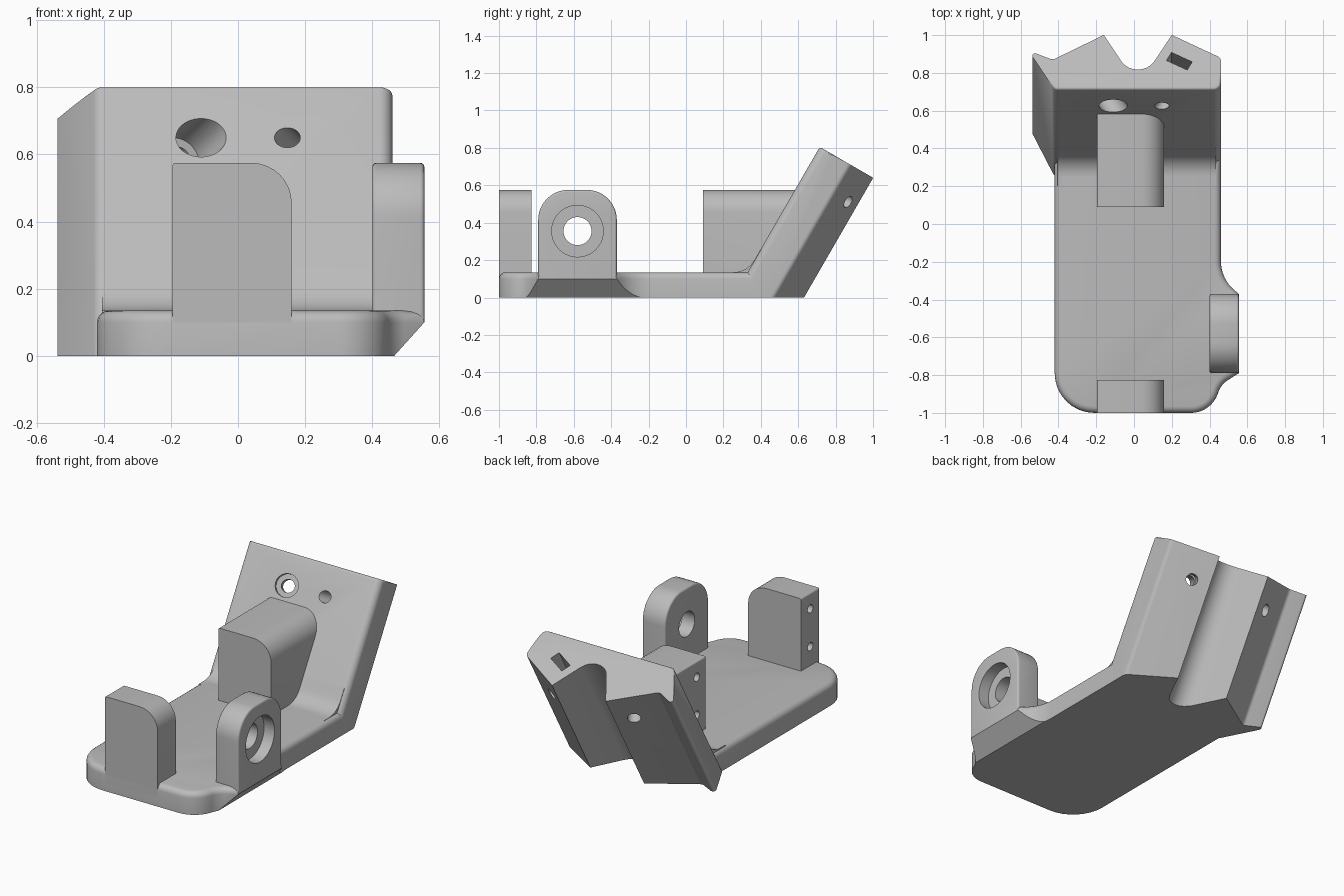
import bpy, bmesh, math
from mathutils import Vector

if "Cube" in bpy.data.objects:
    bpy.data.objects.remove(bpy.data.objects["Cube"])

grey = bpy.data.materials.new("light grey")
grey.use_nodes = True
GREY = (0.5, 0.5, 0.5, 1)
grey.diffuse_color = GREY
grey.node_tree.nodes["Principled BSDF"].inputs["Base Color"].default_value = GREY

# Leaning wall frame: across-thickness and up-slope directions
N = Vector((0, math.cos(math.pi / 6), -0.5))
D = Vector((0, 0.5, math.cos(math.pi / 6)))
CAP = Vector((0, 0.715, 0.805))
WALL_FOOT = 0.25
parts = []


def rounded(corners, steps=8):
    """Polygon from (u, v, radius) corners with filleted corners."""
    out = []
    for i, (u, v, r) in enumerate(corners):
        p = Vector((u, v))
        if r == 0:
            out.append(p)
            continue
        a = (Vector(corners[i - 1][:2]) - p).normalized()
        b = (Vector(corners[(i + 1) % len(corners)][:2]) - p).normalized()
        half = a.angle(b) / 2
        centre = p + (a + b).normalized() * (r / math.sin(half))
        start = p + a * (r / math.tan(half)) - centre
        end = p + b * (r / math.tan(half)) - centre
        sweep = math.pi - 2 * half
        for k in range(steps + 1):
            t = k / steps
            arc = start * math.sin((1 - t) * sweep) + end * math.sin(t * sweep)
            out.append(centre + arc / math.sin(sweep))
    return out


def prism(name, poly, low, high, bevel_if=None, width=0.0):
    """Solid between two mappings of one polygon, with chosen edges rounded."""
    bm = bmesh.new()
    a = [bm.verts.new(low(p.x, p.y)) for p in poly]
    b = [bm.verts.new(high(p.x, p.y)) for p in poly]
    bm.faces.new(a)
    bm.faces.new(b)
    for i in range(len(poly)):
        bm.faces.new((a[i - 1], a[i], b[i], b[i - 1]))
    bmesh.ops.recalc_face_normals(bm, faces=bm.faces)
    if bevel_if:
        edges = [e for e in bm.edges if bevel_if(e.verts[0].co, e.verts[1].co)]
        bmesh.ops.bevel(bm, geom=edges, offset=width, segments=4, profile=0.5,
                        affect='EDGES', clamp_overlap=True)
    mesh = bpy.data.meshes.new(name)
    bm.to_mesh(mesh)
    bm.free()
    mesh.materials.append(grey)
    obj = bpy.data.objects.new(name, mesh)
    bpy.context.collection.objects.link(obj)
    return obj


def part(*args):
    parts.append(prism(*args))
    return parts[-1]


def cut(obj, cutter):
    cutter.hide_render = True
    mod = obj.modifiers.new("cut", 'BOOLEAN')
    mod.operation = 'DIFFERENCE'
    mod.solver = 'EXACT'
    mod.object = cutter
    bpy.context.view_layer.objects.active = obj
    bpy.ops.object.modifier_apply(modifier=mod.name)
    bpy.data.objects.remove(cutter)


def drill(obj, start, end, radius):
    start, end = Vector(start), Vector(end)
    turn = (end - start).to_track_quat('Z', 'Y')
    circle = [Vector((math.cos(k * math.tau / 40), math.sin(k * math.tau / 40))) * radius
              for k in range(40)]
    cut(obj, prism("drill", circle,
                   lambda u, v: start + turn @ Vector((u, v, 0)),
                   lambda u, v: end + turn @ Vector((u, v, 0))))


def along_x(x):
    return lambda u, v: Vector((x, u, v))


def along_y(y):
    return lambda u, v: Vector((u, y, v))


def along_z(z):
    return lambda u, v: Vector((u, v, z))


# Base plate with a flare under the side lug
outline = rounded([(-0.42, -1, 0.21), (0.41, -1, 0.15), (0.46, -0.85, 0.12),
                   (0.555, -0.79, 0), (0.555, -0.37, 0), (0.46, -0.29, 0.2),
                   (0.46, 0.36, 0), (-0.42, 0.36, 0)])
plate = part("base_plate", outline, along_z(0), along_z(0.135),
             lambda p, q: min(p.z, q.z) > 0.1 and min(p.y, q.y) < 0.3, 0.035)

# Leaning back wall with a ridged and grooved rear
section = rounded([(-0.42, 0, 0.03), (0.46, 0, 0.04), (0.46, 0.19, 0.03),
                   (0.2, 0.33, 0), (0.02, 0.018, 0.1), (-0.16, 0.33, 0),
                   (-0.43, 0.178, 0.03), (-0.56, 0.235, 0.015)])


def on_cap(x, n):
    return CAP + Vector((x, 0, 0)) + N * n


def front_of_cap(p, q):
    return all((v - CAP).dot(D) > -0.001 and (v - CAP).dot(N) < 0.1 for v in (p, q))


wall = part("leaning_back_wall", section,
            lambda x, n: Vector((x, WALL_FOOT + n / N.y, 0)), on_cap,
            front_of_cap, 0.025)

# Smooth transition from the plate into the wall
cove = rounded([(0.2, 0.135, 0), (0.328, 0.135, 0.13), (0.4, 0.26, 0),
                (0.42, 0.2, 0), (0.35, 0.1, 0), (0.2, 0.1, 0)])
part("wall_cove", cove, along_x(-0.405), along_x(0.435))

# Angled screw holes and the nut slot in the wall
hole_height = (0.65 - CAP.z) / D.z
tilt = math.radians(28)


def bore(x, side, t0, t1, radius):
    ends = [on_cap(x + side * t * math.tan(tilt), t) + D * hole_height for t in (t0, t1)]
    drill(wall, ends[0], ends[1], radius)


bore(-0.11, -1, -0.1, 0.12, 0.066)
bore(-0.11, -1, 0.05, 0.45, 0.037)
bore(0.147, 1, -0.1, 0.45, 0.034)
slot = []
for u, v in ((-1, -1), (1, -1), (1, 1), (-1, 1)):
    a, b = u * 0.062, v * 0.028
    slot.append(Vector((0.24 + a * math.cos(tilt) + b * math.sin(tilt),
                        0.17 - a * math.sin(tilt) + b * math.cos(tilt))))
cut(wall, prism("slot", slot, lambda x, n: on_cap(x, n) - D * 0.24,
                lambda x, n: on_cap(x, n) + D * 0.1))

# Two posts sharing one profile, each with two holes in its right side
post_profile = rounded([(-0.195, 0.05, 0), (0.16, 0.05, 0),
                        (0.16, 0.575, 0.12), (-0.195, 0.575, 0.01)])
front_post = part("front_post", post_profile, along_y(-1), along_y(-0.825))
rear_post = part("rear_post", post_profile, along_y(0.09),
                 lambda x, z: Vector((x, WALL_FOOT + 0.03 + z * D.y / D.z, z)))
for post, y in ((front_post, -0.915), (rear_post, 0.175)):
    for z in (0.25, 0.48):
        drill(post, (-0.3, y, z), (-0.02, y, z), 0.025)

# Side lug with a counterbored pivot hole
lug_profile = rounded([(-0.79, 0.03, 0), (-0.37, 0.03, 0),
                       (-0.37, 0.575, 0.16), (-0.79, 0.575, 0.16)], 12)
lug = part("side_lug", lug_profile, along_x(0.4), along_x(0.555),
           lambda p, q: abs(p.x - q.x) < 0.001 and max(p.z, q.z) > 0.1, 0.012)
drill(lug, (0.3, -0.58, 0.355), (0.7, -0.58, 0.355), 0.075)
drill(lug, (0.485, -0.58, 0.355), (0.7, -0.58, 0.355), 0.138)

# Sloped underside below the lug
slope = [Vector(p) for p in ((0.447, -0.02), (0.6, 0.15), (0.7, 0.15), (0.7, -0.02))]
for obj in (plate, lug):
    cut(obj, prism("slope", slope, along_y(-1.1), along_y(0)))

bpy.ops.object.select_all(action='DESELECT')
for obj in parts:
    obj.select_set(True)
bpy.context.view_layer.objects.active = parts[0]
bpy.ops.object.shade_smooth_by_angle(angle=math.radians(30))
